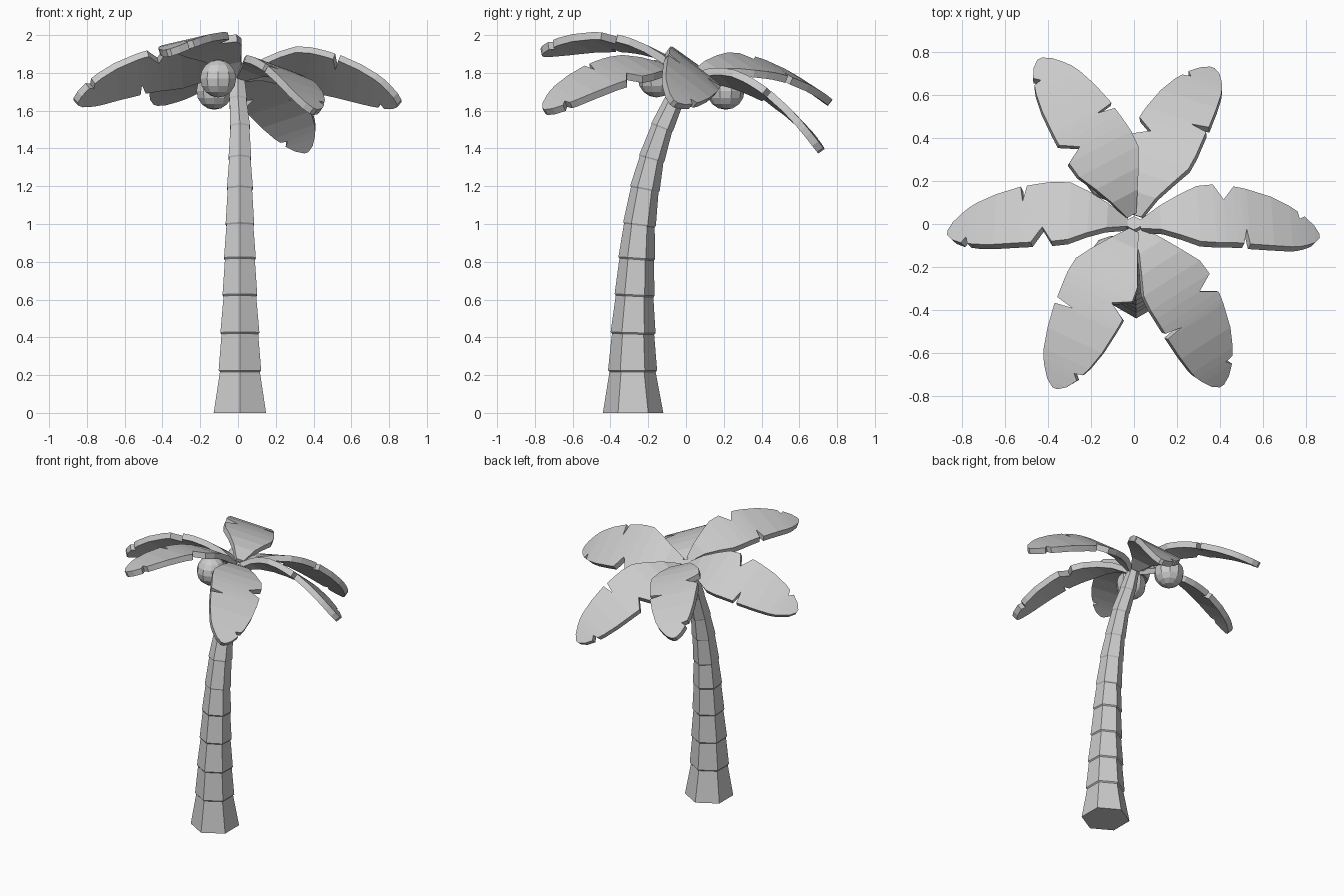
import bpy, bmesh, math
from mathutils import Vector, Matrix

cube = bpy.data.objects.get("Cube")
if cube:
    bpy.data.objects.remove(cube)

GREY = (0.6, 0.6, 0.6, 1)
mat = bpy.data.materials.new("plain grey")
mat.use_nodes = True
mat.diffuse_color = GREY
mat.node_tree.nodes["Principled BSDF"].inputs["Base Color"].default_value = GREY


def make_object(name, bm):
    bmesh.ops.recalc_face_normals(bm, faces=bm.faces)
    mesh = bpy.data.meshes.new(name)
    bm.to_mesh(mesh)
    bm.free()
    mesh.materials.append(mat)
    obj = bpy.data.objects.new(name, mesh)
    bpy.context.collection.objects.link(obj)
    return obj


# Trunk: stacked hexagonal segments, each flaring out over the one below
# (y, z, radius) at every joint
JOINTS = [(-.28, 0, .16), (-.283, .225, .13), (-.28, .425, .119), (-.272, .625, .106),
          (-.261, .82, .097), (-.246, 1.0, .087), (-.217, 1.19, .079),
          (-.18, 1.35, .069), (-.125, 1.515, .061), (-.06, 1.66, .054), (.005, 1.8, .035)]


def ring(bm, centre, radius, tilt):
    turn = Matrix.Rotation(tilt, 3, 'X')
    angles = [math.pi / 2 + i * math.pi / 3 for i in range(6)]
    return [bm.verts.new(centre + turn @ Vector((radius * math.cos(a), radius * math.sin(a), 0)))
            for a in angles]


bm = bmesh.new()
rings = []
for i, (y, z, radius) in enumerate(JOINTS):
    before, after = JOINTS[max(i - 1, 0)], JOINTS[min(i + 1, len(JOINTS) - 1)]
    tilt = -math.atan2(after[0] - before[0], after[1] - before[1]) if i else 0
    centre = Vector((.01 if i < 9 else 0, y, z))
    if 0 < i < len(JOINTS) - 1:
        axis = Matrix.Rotation(tilt, 3, 'X') @ Vector((0, 0, 1))
        rings.append(ring(bm, centre - axis * .008, radius * .94, tilt))
    rings.append(ring(bm, centre, radius, tilt))
for low, high in zip(rings, rings[1:]):
    for k in range(6):
        n = (k + 1) % 6
        bm.faces.new((low[k], low[n], high[n], high[k]))
bm.faces.new(rings[0])
bm.faces.new(rings[-1])
make_object("trunk", bm)

# Leaf outline: (distance along, left half width, right half width), with torn notches
OUTLINE = [(0, .025, .025), (.1, .07, .07), (.2, .115, .12), (.3, .16, .165),
           (.39, .17, .17), (.445, .085, .167), (.505, .167, .163),
           (.545, .165, .16), (.565, .163, .075), (.58, .162, .16), (.72, .145, .142),
           (.83, .118, .12), (.875, .1, .105), (.885, .06, .1), (.915, .085, .085),
           (.97, .05, .05), (1, .012, .012)]
ARCH = .118


def leaf(name, root, tip, roll):
    root, tip = Vector(root), Vector(tip)
    along = tip - root
    length = along.length
    along.normalize()
    side = Vector((0, 0, 1)).cross(along).normalized()
    side = Matrix.Rotation(math.radians(roll), 3, along) @ side
    up = along.cross(side)
    bm = bmesh.new()
    layers = []
    for drop in (0, .04):
        rows = []
        for u, left, right in OUTLINE:
            t = u ** .82  # the bend peaks nearer the root
            height = 4 * ARCH * t * (1 - t)
            slope = 4 * ARCH * (1 - 2 * t)
            normal = (up - along * slope).normalized()
            middle = root + along * u * length + up * height - normal * drop
            rows.append([bm.verts.new(middle + side * left), bm.verts.new(middle - side * right)])
        layers.append(rows)
    top, under = layers
    for a, b, c, d in zip(top, top[1:], under, under[1:]):
        bm.faces.new((a[0], a[1], b[1], b[0]))
        bm.faces.new((c[0], d[0], d[1], c[1]))
        for s in (0, 1):
            bm.faces.new((a[s], b[s], d[s], c[s]))
    for end in (0, -1):
        bm.faces.new((top[end][0], top[end][1], under[end][1], under[end][0]))
    make_object(name, bm)


# Crown of six drooping leaves: root, tip, roll in degrees
leaf("left_leaf", (.03, 0, 1.8), (.865, -.055, 1.65), -38)
leaf("right_leaf", (-.03, .01, 1.8), (-.87, -.04, 1.66), 36)
leaf("front_left_leaf", (.02, -.03, 1.8), (.41, -.755, 1.61), -18)
leaf("front_right_leaf", (0, -.03, 1.81), (-.37, -.765, 1.925), 12)
leaf("back_right_leaf", (-.01, .04, 1.8), (-.44, .77, 1.66), 17)
leaf("back_left_leaf", (.01, .04, 1.79), (.365, .73, 1.4), -20)

# Coconuts under the crown
for name, place in (("front_coconut", (-.105, -.155, 1.77)), ("back_coconut", (-.125, .21, 1.705))):
    bm = bmesh.new()
    bmesh.ops.create_uvsphere(bm, u_segments=10, v_segments=8, radius=.1,
                              matrix=Matrix.Translation(place))
    make_object(name, bm)
